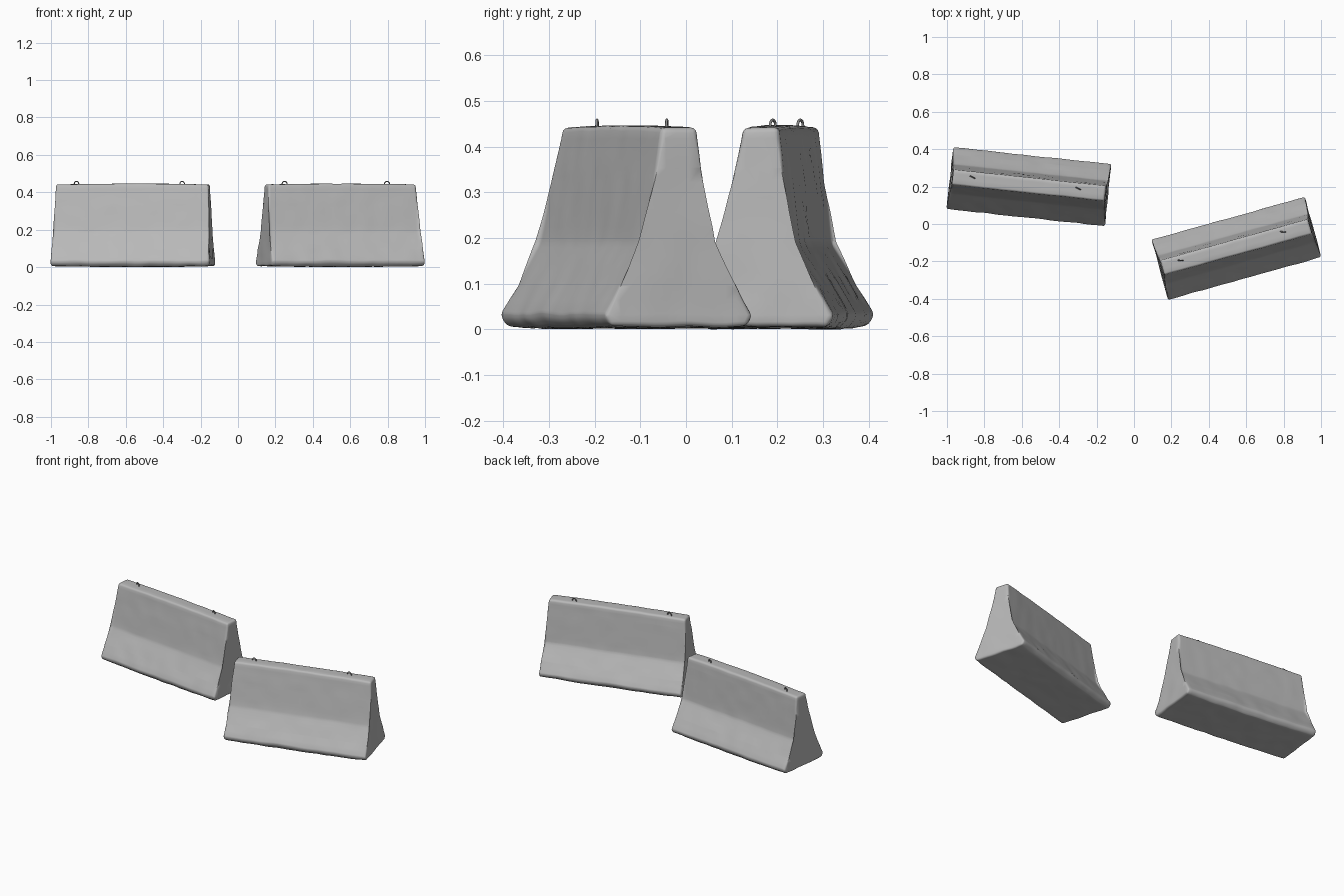
import bpy, bmesh, math
from mathutils import Vector, Matrix, noise

if "Cube" in bpy.data.objects:
    bpy.data.objects.remove(bpy.data.objects["Cube"])


def material(name, grey):
    m = bpy.data.materials.new(name)
    m.diffuse_color = (grey, grey, grey, 1)
    m.use_nodes = True
    m.node_tree.nodes["Principled BSDF"].inputs["Base Color"].default_value = m.diffuse_color
    return m


CONCRETE = material("concrete grey", 0.48)
STEEL = material("steel grey", 0.25)

# Cross-section (y, z): wide foot, sloped toe, steep upper wall
PROFILE = [(-0.155, 0.006), (-0.17, 0.03), (-0.08, 0.188), (-0.033, 0.441),
           (0.047, 0.441), (0.074, 0.188), (0.17, 0.03), (0.155, 0.006)]
HALF = 0.426


def finish(bm, name, mat, matrix, angle):
    bmesh.ops.recalc_face_normals(bm, faces=bm.faces[:])
    me = bpy.data.meshes.new(name)
    bm.to_mesh(me)
    bm.free()
    ob = bpy.data.objects.new(name, me)
    me.materials.append(mat)
    ob.matrix_world = matrix
    bpy.context.collection.objects.link(ob)
    bpy.ops.object.select_all(action='DESELECT')
    bpy.context.view_layer.objects.active = ob
    ob.select_set(True)
    bpy.ops.object.shade_smooth_by_angle(angle=math.radians(angle))


def slice_mesh(bm, co, no):
    bmesh.ops.bisect_plane(bm, geom=bm.verts[:] + bm.edges[:] + bm.faces[:],
                           dist=1e-5, plane_co=co, plane_no=no)


def barrier_body(name, matrix):
    # Prism with slightly leaning ends
    bm = bmesh.new()
    ends = []
    for s in (-1, 1):
        ends.append([bm.verts.new((s * (HALF - 0.016 * z / 0.44), y, z)) for y, z in PROFILE])
    n = len(PROFILE)
    for ring in ends:
        bm.faces.new(ring)
    for i in range(n):
        j = (i + 1) % n
        bm.faces.new((ends[0][i], ends[0][j], ends[1][j], ends[1][i]))
    # Worn round edges
    bmesh.ops.bevel(bm, geom=bm.edges[:], offset=0.011, segments=3,
                    profile=0.5, affect='EDGES', clamp_overlap=True)
    # Slices give the surface enough points to be uneven
    for i in range(-15, 16):
        slice_mesh(bm, (i * 0.0265, 0, 0), (1, 0, 0))
    for i in range(1, 14):
        slice_mesh(bm, (0, 0, 0.0321 * i), (0, 0, 1))
    for i in range(-5, 6):
        slice_mesh(bm, (0, i * 0.0263, 0), (0, 1, 0))
    # Cast concrete unevenness, stronger near the foot
    seed = Vector((matrix.translation.x * 7, 3.1, 0))
    for v in bm.verts:
        amp = 0.0035 if v.co.z < 0.1 else 0.002
        p = v.co * 14 + seed
        d = Vector((noise.noise(p), noise.noise(p + Vector((9, 0, 0))),
                    noise.noise(p + Vector((0, 17, 0)))))
        belly = 1 - (v.co.x / HALF) ** 2
        if v.co.z > 0.42:
            d.z += 2.5 * belly
        elif v.co.z < 0.01:
            d.z -= 1.2 * belly
        v.co += d * amp
        v.co.z = max(v.co.z, 0)
    finish(bm, name, CONCRETE, matrix, 45)


def lifting_loop(name, matrix, x):
    # Upright steel ring half sunk in the top
    bm = bmesh.new()
    major, minor, nu, nv = 0.0135, 0.003, 20, 8
    rings = []
    for i in range(nu):
        a = 2 * math.pi * i / nu
        ring = []
        for j in range(nv):
            b = 2 * math.pi * j / nv
            r = major + minor * math.cos(b)
            ring.append(bm.verts.new((r * math.cos(a), minor * math.sin(b), r * math.sin(a))))
        rings.append(ring)
    for i in range(nu):
        for j in range(nv):
            k, m = (i + 1) % nu, (j + 1) % nv
            bm.faces.new((rings[i][j], rings[k][j], rings[k][m], rings[i][m]))
    local = Matrix.Translation((x, 0.018, 0.445)) @ Matrix.Rotation(math.radians(-20), 4, 'Z')
    finish(bm, name, STEEL, matrix @ local, 60)


# Two barriers, each with a pair of lifting loops
for side, x, y, turn in (("left", -0.562, 0.2, -6.1), ("right", 0.548, -0.13, 15.6)):
    place = Matrix.Translation((x, y, 0)) @ Matrix.Rotation(math.radians(turn), 4, 'Z')
    barrier_body(side + "_barrier", place)
    for label, lx in (("a", -0.305), ("b", 0.263)):
        lifting_loop(side + "_lifting_loop_" + label, place, lx)
